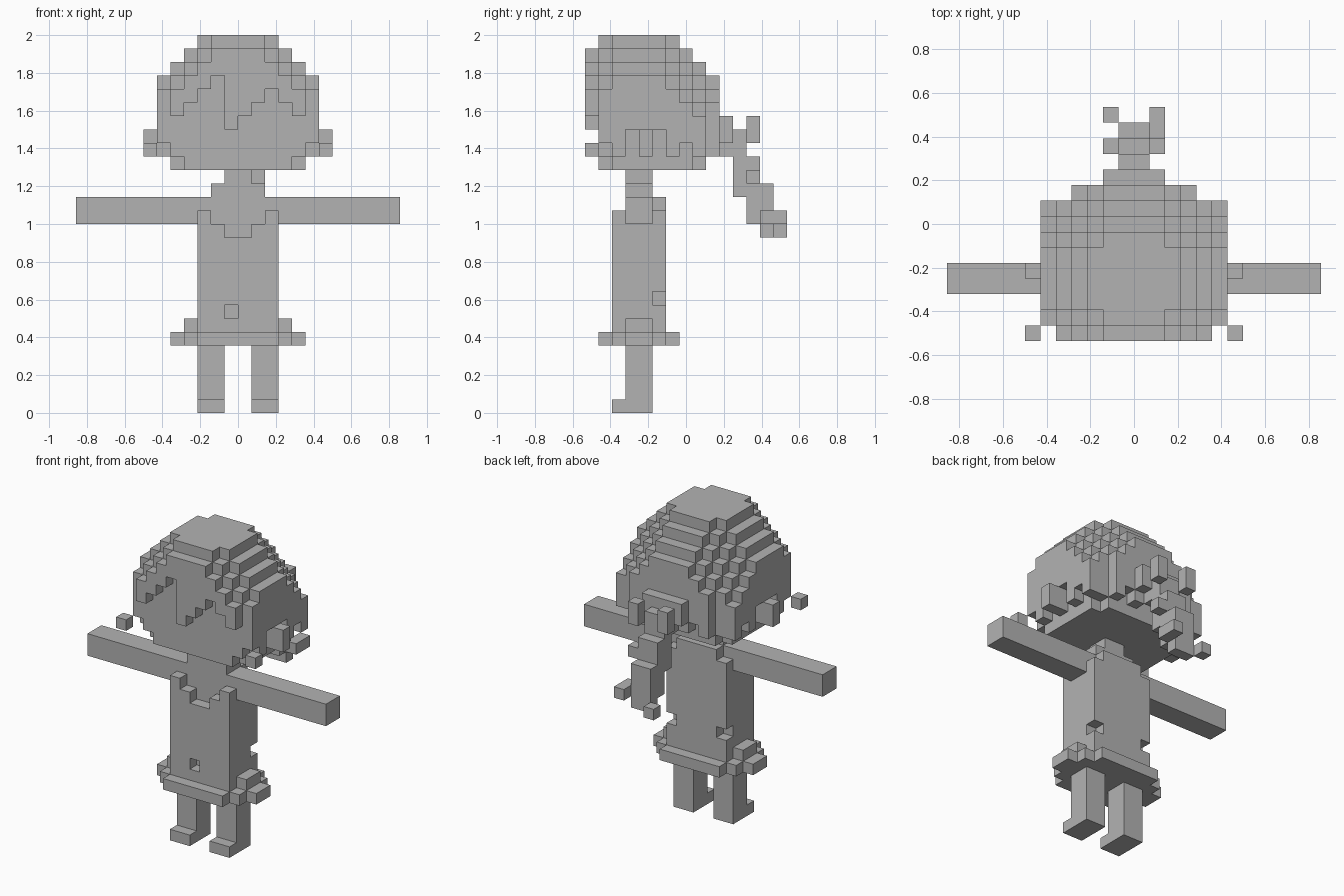
import bpy
import bmesh
from itertools import product
from mathutils import Vector

cube = bpy.data.objects.get("Cube")
if cube:
    bpy.data.objects.remove(cube)

UNIT = 1 / 14      # edge of one block
DEPTH = 7.5        # half of the depth in blocks

grey = bpy.data.materials.new("plain_grey")
grey.use_nodes = True
tone = (0.45, 0.45, 0.45, 1)
grey.diffuse_color = tone
grey.node_tree.nodes["Principled BSDF"].inputs["Base Color"].default_value = tone


def box(x, y, z):
    """Block cells in three (start, end) ranges."""
    return set(product(range(*x), range(*y), range(*z)))


def mirrored(cells):
    return cells | {(-i - 1, j, k) for i, j, k in cells}


def build(name, cells):
    """Skin a set of block cells with outward faces."""
    bm = bmesh.new()
    corners = {}

    def vert(p):
        key = tuple(round(c) for c in p)
        if key not in corners:
            x, y, z = key
            corners[key] = bm.verts.new((x * UNIT, (y - DEPTH) * UNIT, z * UNIT))
        return corners[key]

    for cell in sorted(cells):
        middle = Vector(cell) + Vector((.5, .5, .5))
        for axis, sign in product(range(3), (-1, 1)):
            n, u = Vector(), Vector()
            n[axis] = sign
            if tuple(round(c) for c in Vector(cell) + n) in cells:
                continue
            u[(axis + 1) % 3] = 1
            v = n.cross(u)
            ring = (-u - v, u - v, u + v, v - u)
            bm.faces.new([vert(middle + (n + r) / 2) for r in ring])
    mesh = bpy.data.meshes.new(name)
    bm.to_mesh(mesh)
    bm.free()
    mesh.materials.append(grey)
    bpy.context.collection.objects.link(bpy.data.objects.new(name, mesh))


def layer(half, front, back, cut_front, cut_back, k):
    """One slab of the head with stepped corners."""
    cells = set()
    for i, j, _ in box((-half, half), (front, back), (k, k + 1)):
        side = half - abs(i + .5) - .5
        if side + j - front >= cut_front and side + back - 1 - j >= cut_back:
            cells.add((i, j, k))
    return cells


# legs with feet
for name, x in (("right_leg", (-3, -1)), ("left_leg", (1, 3))):
    build(name, box(x, (3, 5), (0, 5)) | box(x, (2, 3), (0, 1)))

# torso with stepped neckline, navel and waist notches
torso = box((-3, 3), (2, 6), (5, 13))
torso |= box((-3, 3), (3, 6), (13, 14))
torso |= mirrored(box((1, 3), (2, 3), (13, 14)) | box((2, 3), (2, 3), (14, 15)))
torso |= box((-3, 3), (5, 6), (14, 15)) | box((-2, 2), (5, 6), (14, 16))
torso -= box((-1, 0), (2, 3), (7, 8))
torso -= mirrored(box((2, 3), (5, 6), (8, 9)))
build("torso", torso)

# flared skirt hem
hem = box((-3, 3), (1, 7), (5, 6)) | box((-4, 4), (2, 6), (5, 6))
hem |= box((-5, 5), (3, 5), (5, 6)) | mirrored(box((3, 4), (3, 5), (6, 7)))
build("skirt_hem", hem - box((-3, 3), (2, 6), (5, 6)))

# arms, shoulders and neck
build("arms", box((-12, 12), (3, 5), (14, 16)))
build("neck", box((-2, 2), (3, 5), (16, 17)) | box((-1, 1), (3, 5), (17, 18)))

# head: chin, face and stepped dome of hair
head = layer(5, 1, 9, 1, 1, 18) | box((-5, 5), (1, 9), (19, 20))
for k in range(20, 22):
    head |= layer(6, 0, 10, 1, 2, k) | box((-6, 6), (1, 9), (k, k + 1))
for k, half, back, cut_front, cut_back in (
        (22, 6, 10, 1, 2), (23, 6, 10, 1, 3), (24, 6, 10, 2, 4),
        (25, 5, 9, 2, 3), (26, 4, 8, 2, 2)):
    head |= layer(half, 0, back, cut_front, cut_back, k)
head |= layer(3, 1, 7, 1, 1, 27)

# fringe: hair in the front slab ends at a zigzag line
fringe = (22, 23, 24, 25, 21, 22, 23, 24, 23, 22)
head = {(i, j, k) for i, j, k in head if j > 0 or k >= fringe[i + 5]}

# openings around the ears and hanging hair tips
head -= mirrored(box((5, 6), (3, 6), (20, 21)))
for j in (2, 6, 8):
    head |= mirrored(box((5, 6), (j, j + 1), (19, 20)))
for i in (1, 3):
    head |= mirrored(box((i, i + 1), (9, 10), (19, 20)))
build("head", head)

# ears and loose earrings
build("ears", mirrored(box((5, 7), (4, 5), (19, 21))))
build("earrings", mirrored(box((6, 7), (0, 1), (19, 20))))

# ponytail with ribbon ends
tail = box((-2, 2), (10, 11), (20, 22)) | box((-1, 1), (10, 11), (19, 20))
tail |= box((-1, 1), (11, 12), (16, 21)) | box((-1, 1), (12, 13), (14, 19))
tail |= mirrored(box((1, 2), (12, 13), (20, 22)))
tail |= box((1, 2), (12, 13), (17, 18))
tail |= box((-1, 1), (13, 14), (13, 17)) | box((1, 2), (13, 14), (14, 15))
tail |= box((1, 2), (14, 15), (14, 15)) | box((-2, -1), (14, 15), (13, 14))
build("ponytail", tail)
